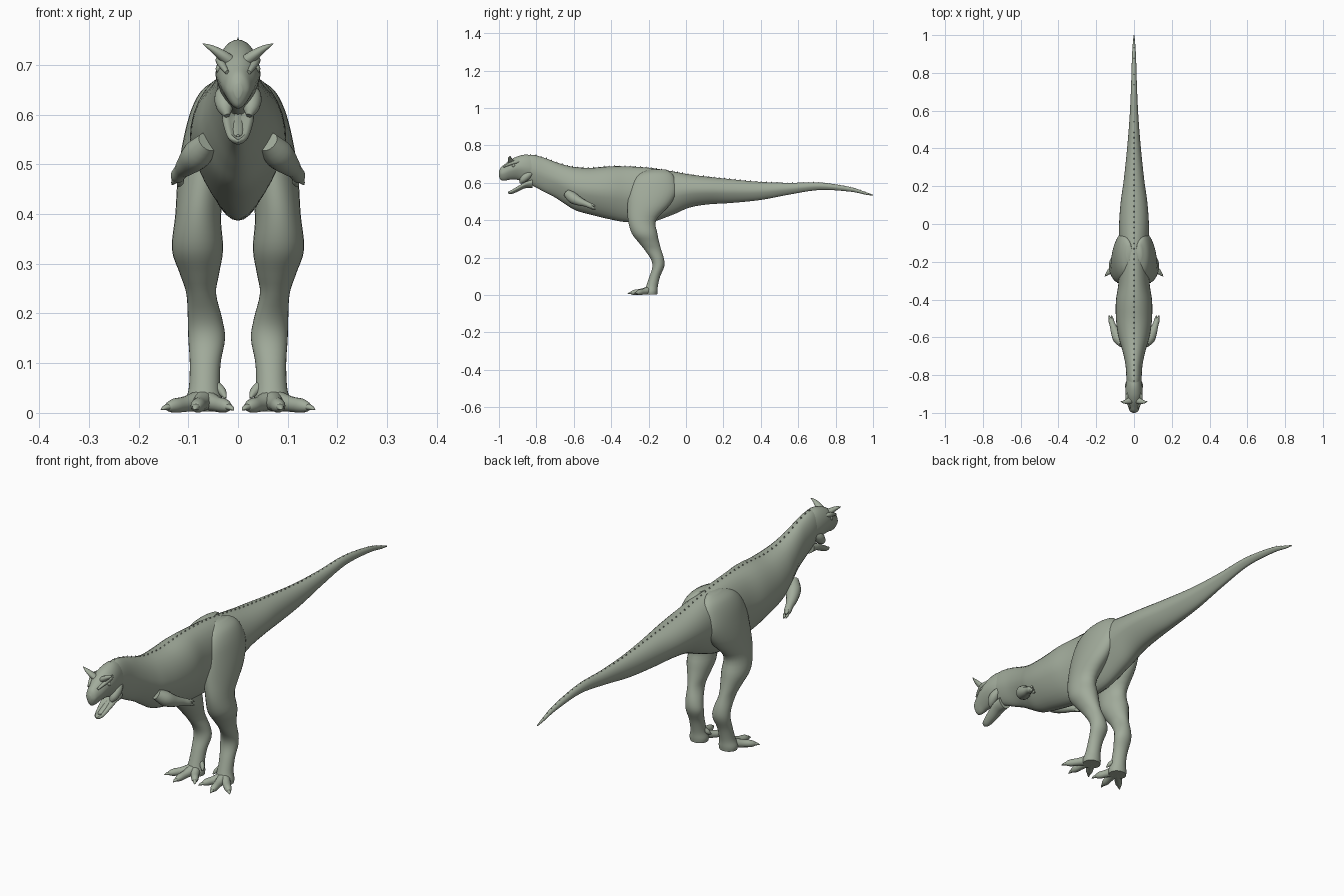
import bpy, bmesh, math
from mathutils import Vector

if "Cube" in bpy.data.objects:
    bpy.data.objects.remove(bpy.data.objects["Cube"])

skin = bpy.data.materials.new("grey_green_skin")
skin.diffuse_color = (0.36, 0.41, 0.33, 1)
skin.use_nodes = True
skin.node_tree.nodes["Principled BSDF"].inputs["Base Color"].default_value = skin.diffuse_color


def spline(rows, steps):
    """Catmull-Rom interpolation through rows of numbers."""
    rows = [tuple(r) for r in rows]
    ext = [rows[0]] + rows + [rows[-1]]
    out = []
    for i in range(1, len(ext) - 2):
        for s in range(steps):
            t = s / steps
            out.append([0.5 * (2 * b + (c - a) * t + (2 * a - 5 * b + 4 * c - d) * t * t
                               + (3 * b - a - 3 * c + d) * t ** 3)
                        for a, b, c, d in zip(*ext[i - 1:i + 3])])
    return out + [list(rows[-1])]


def finish(name, bm, mirror=False, angle=50):
    bmesh.ops.recalc_face_normals(bm, faces=bm.faces)
    me = bpy.data.meshes.new(name)
    bm.to_mesh(me)
    bm.free()
    ob = bpy.data.objects.new(name, me)
    bpy.context.collection.objects.link(ob)
    me.materials.append(skin)
    bpy.ops.object.select_all(action='DESELECT')
    ob.select_set(True)
    bpy.context.view_layer.objects.active = ob
    bpy.ops.object.shade_smooth_by_angle(angle=math.radians(angle))
    if mirror:
        ob.modifiers.new("Mirror", 'MIRROR')
    return ob


def skin_rings(bm, rings):
    vs = [[bm.verts.new(p) for p in r] for r in rings]
    n = len(vs[0])
    for a, b in zip(vs, vs[1:]):
        for i in range(n):
            bm.faces.new((a[i], a[(i + 1) % n], b[(i + 1) % n], b[i]))
    bm.faces.new(vs[0])
    bm.faces.new(vs[-1])


def angles(n):
    return [2 * math.pi * i / n for i in range(n)]


def long_loft(name, rows, taper=0.25, scoop=0.0, steps=5, n=32):
    """Rows of (y, top z, bottom z, half width), lofted along y."""
    rings = []
    for y, zt, zb, w in spline(rows, steps):
        mid, h, ring = (zt + zb) / 2, (zt - zb) / 2, []
        for a in angles(n):
            s, c = math.sin(a), math.cos(a)
            x = w * c * (1 - taper * max(0, -s))
            z = mid + h * s
            if s > 0:
                z -= scoop * h * max(0, 1 - (c / 0.75) ** 2)
            ring.append((x, y, z))
        rings.append(ring)
    bm = bmesh.new()
    skin_rings(bm, rings)
    return finish(name, bm)


def tube(bm, pts, flat=1.0, steps=4, n=14):
    """Rows of (x, y, z, radius) swept along their path."""
    path = spline(pts, steps)
    rings = []
    for i, (x, y, z, r) in enumerate(path):
        d = Vector(path[min(i + 1, len(path) - 1)][:3]) - Vector(path[max(i - 1, 0)][:3])
        side = d.cross(Vector((0, 0, 1))).normalized()
        up = side.cross(d).normalized()
        rings.append([Vector((x, y, z)) + side * r * math.cos(a) + up * r * flat * math.sin(a)
                      for a in angles(n)])
    skin_rings(bm, rings)


def tubes(name, paths, flat=1.0):
    bm = bmesh.new()
    for p in paths:
        tube(bm, p, flat)
    return finish(name, bm, True)


# neck, trunk and tail
BODY = [(-.87, .745, .61, .036), (-.82, .750, .585, .040), (-.755, .733, .55, .044),
        (-.70, .712, .522, .054), (-.647, .695, .487, .068), (-.59, .684, .453, .084),
        (-.51, .680, .43, .095), (-.41, .688, .406, .096), (-.316, .688, .390, .083),
        (-.19, .680, .390, .078), (-.075, .662, .428, .080), (.02, .645, .468, .078),
        (.12, .632, .485, .070), (.235, .620, .492, .054), (.396, .605, .508, .037),
        (.556, .600, .538, .024), (.717, .602, .562, .016), (.877, .578, .553, .011),
        (.96, .551, .537, .006), (1, .536, .531, .002)]
long_loft("body", BODY)

# skull with upper jaw
long_loft("head", [(-.79, .735, .60, .032), (-.85, .751, .600, .043), (-.90, .742, .616, .045),
                   (-.94, .722, .617, .039), (-.97, .699, .612, .030),
                   (-.99, .682, .616, .022), (-1, .662, .634, .008)], 0.3)

# open lower jaw with a hollow top, and the tongue
long_loft("lower_jaw", [(-.82, .628, .572, .030), (-.86, .612, .571, .032),
                        (-.90, .588, .553, .027), (-.93, .569, .541, .021),
                        (-.945, .560, .541, .014), (-.952, .553, .545, .005)], 0.25, 0.8)
long_loft("tongue", [(-.84, .606, .585, .014), (-.89, .584, .566, .013),
                     (-.925, .566, .555, .010), (-.937, .560, .556, .003)], 0.1, n=16)

# cheek muscles joining the jaws
tubes("cheek", [[(.022, -.815, .66, .008), (.027, -.85, .637, .020),
                 (.026, -.873, .615, .017), (.022, -.885, .598, .006)]])

# horns, brow ridges, eyes
tubes("horn", [[(.010, -.930, .702, .018), (.030, -.938, .718, .015),
                (.052, -.942, .733, .009), (.071, -.940, .743, .001)]], 0.75)
tubes("brow_ridge", [[(.030, -.885, .715, .004), (.036, -.91, .711, .009),
                      (.033, -.94, .702, .008), (.022, -.975, .685, .004)]])
bm = bmesh.new()
bmesh.ops.create_uvsphere(bm, u_segments=16, v_segments=10, radius=.009)
bmesh.ops.translate(bm, verts=bm.verts, vec=(.036, -.922, .692))
finish("eye", bm, True)

# legs: (z, front y, back y, inner x, outer x)
LEG = [(.672, -.19, -.11, .01, .04), (.65, -.25, -.075, .005, .072), (.61, -.288, -.055, .005, .094),
       (.55, -.307, -.05, .01, .110), (.48, -.313, -.088, .02, .121), (.40, -.310, -.160, .034, .126),
       (.33, -.290, -.153, .030, .133), (.28, -.252, -.143, .038, .117),
       (.24, -.220, -.132, .044, .104), (.19, -.187, -.117, .032, .101),
       (.15, -.180, -.117, .026, .100), (.10, -.195, -.138, .035, .097),
       (.05, -.212, -.150, .036, .099), (.02, -.222, -.152, .030, .107), (.003, -.220, -.154, .032, .105)]
rings = []
for z, yf, yb, xi, xo in spline(LEG, 4):
    rings.append([((xi + xo) / 2 + (xo - xi) / 2 * math.cos(a),
                   (yf + yb) / 2 + (yb - yf) / 2 * math.sin(a), z) for a in angles(28)])
bm = bmesh.new()
skin_rings(bm, rings)
finish("leg", bm, True)

# toes with claws, spread from the ankle
toes, claws = [], []
for tx, ty in ((.020, -.262), (.084, -.292), (.140, -.262)):
    a, b = Vector((.068, -.19, .026)), Vector((tx, ty, .012))
    p, q = a.lerp(b, .5), a.lerp(b, .82)
    toes.append([(*a, .024), (p.x, p.y, .018, .016), (q.x, q.y, .0145, .0145), (*b, .009),
                 (*(b + (b - a).normalized() * .006), .002)])
    d = (b - a).normalized()
    claws.append([(*(b - d * .012), .009), (*(b + d * .008), .007),
                  (*(b + d * .021 + Vector((0, 0, -.003))), .001)])
toes.append([(.045, -.185, .055, .010), (.032, -.193, .042, .009), (.025, -.205, .030, .002)])
tubes("toe", toes)
tubes("toe_claw", claws, 0.8)

# arms and short fingers
tubes("arm", [[(.060, -.635, .545, .022), (.082, -.605, .520, .030), (.100, -.570, .501, .023),
               (.113, -.535, .488, .016), (.122, -.508, .476, .014), (.126, -.496, .468, .006)]])
tubes("finger", [[(.118, -.515, .480, .008), (.123 + dx, -.500, .470 + dz, .007),
                  (.128 + dx, -.484, .462 + dz, .002)]
                 for dx, dz in ((.004, .012), (.004, -.002), (-.007, -.006))])

# row of small scutes along the back
top = spline([(r[0], r[1]) for r in BODY], 8)
bm = bmesh.new()
y = -.86
while y < .97:
    z = next(a[1] + (b[1] - a[1]) * (y - a[0]) / (b[0] - a[0])
             for a, b in zip(top, top[1:]) if a[0] <= y <= b[0])
    r = .006 if y < .5 else .004
    base = [bm.verts.new((r * .6 * math.cos(a), y + r * math.sin(a), z - .003)) for a in angles(6)]
    tip = bm.verts.new((0, y + .003, z + r))
    for i in range(6):
        bm.faces.new((base[i], base[(i + 1) % 6], tip))
    bm.faces.new(base)
    y += .028
finish("back_scutes", bm, angle=30)
